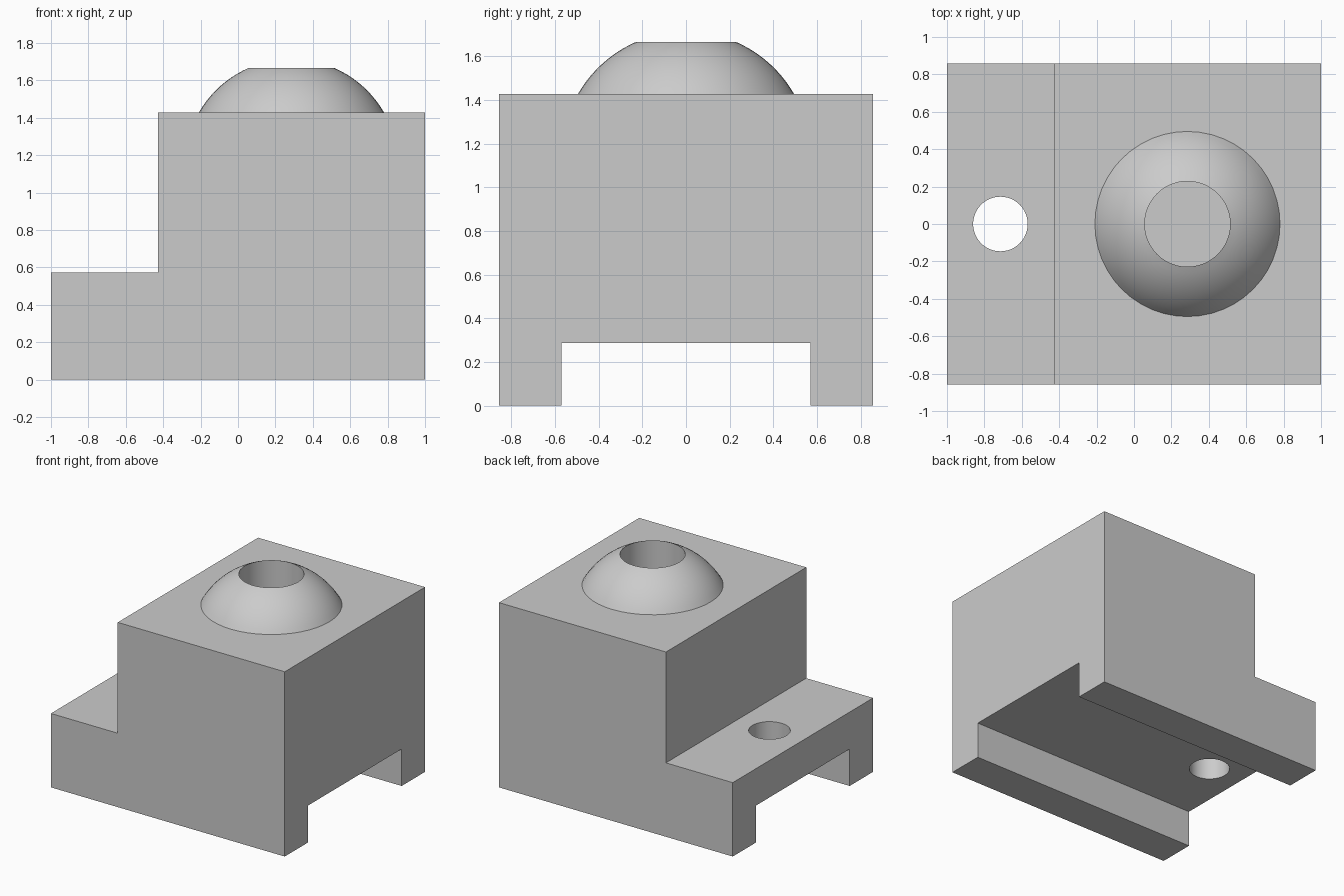
import bpy, bmesh, math
from mathutils import Matrix, Vector

if "Cube" in bpy.data.objects:
    bpy.data.objects.remove(bpy.data.objects["Cube"], do_unlink=True)

U = 1 / 7                      # design unit: the block is 14 x 12 x 10 units
HALF_DEPTH, TOP, STEP = 6 * U, 10 * U, 4 * U
STEP_X = -3 * U
DOME_X, DOME_R, DOME_Z = 2 * U, 4 * U, 8 * U
BORE_R, BORE_FLOOR = 1.6 * U, 6 * U
SEGMENTS = 48

grey = bpy.data.materials.new("plain grey")
grey.use_nodes = True
grey.diffuse_color = (0.6, 0.6, 0.6, 1)
grey.node_tree.nodes["Principled BSDF"].inputs["Base Color"].default_value = (0.6, 0.6, 0.6, 1)


def add_object(name, bm):
    bmesh.ops.recalc_face_normals(bm, faces=bm.faces)
    mesh = bpy.data.meshes.new(name)
    bm.to_mesh(mesh)
    bm.free()
    mesh.materials.append(grey)
    obj = bpy.data.objects.new(name, mesh)
    bpy.context.collection.objects.link(obj)
    return obj


def select_only(obj):
    bpy.ops.object.select_all(action='DESELECT')
    obj.select_set(True)
    bpy.context.view_layer.objects.active = obj


def cylinder(name, x, radius, z0, z1):
    bm = bmesh.new()
    bmesh.ops.create_cone(bm, cap_ends=True, segments=SEGMENTS, radius1=radius, radius2=radius,
                          depth=z1 - z0, matrix=Matrix.Translation((x, 0, (z0 + z1) / 2)))
    return add_object(name, bm)


def box(name, size, centre):
    bm = bmesh.new()
    bmesh.ops.create_cube(bm, size=1, matrix=Matrix.Translation(centre) @ Matrix.Diagonal((*size, 1)))
    return add_object(name, bm)


def cut(target, cutter):
    cutter.hide_render = True
    mod = target.modifiers.new(cutter.name, 'BOOLEAN')
    mod.operation, mod.solver, mod.object = 'DIFFERENCE', 'EXACT', cutter
    select_only(target)
    bpy.ops.object.modifier_apply(modifier=mod.name)
    bpy.data.objects.remove(cutter, do_unlink=True)


# Stepped block: L-shaped profile extruded from front to back
bm = bmesh.new()
outline = [(-1, 0), (1, 0), (1, TOP), (STEP_X, TOP), (STEP_X, STEP), (-1, STEP)]
face = bm.faces.new([bm.verts.new((x, -HALF_DEPTH, z)) for x, z in outline])
sweep = bmesh.ops.extrude_face_region(bm, geom=[face])
bmesh.ops.translate(bm, vec=(0, 2 * HALF_DEPTH, 0),
                    verts=[v for v in sweep["geom"] if isinstance(v, bmesh.types.BMVert)])
block = add_object("stepped_block", bm)

# Underside channel, step hole and blind bore
cut(block, box("channel_cutter", (3, 8 * U, 4 * U), (0, 0, 0)))
cut(block, cylinder("step_hole_cutter", -5 * U, 0.146, 0, 1))
cut(block, cylinder("bore_cutter", DOME_X, BORE_R, BORE_FLOOR, 2))

# Dome: spherical arc and bore wall turned around the bore axis
bm = bmesh.new()
low = math.asin((TOP - DOME_Z) / DOME_R)
high = math.acos(BORE_R / DOME_R)
angles = [low + (high - low) * i / 10 for i in range(11)]
profile = [(DOME_R * math.cos(a), DOME_Z + DOME_R * math.sin(a)) for a in angles]
profile.append((BORE_R, TOP))
verts = [bm.verts.new((DOME_X, r, z)) for r, z in profile]
edges = [bm.edges.new(pair) for pair in zip(verts, verts[1:])]
bmesh.ops.spin(bm, geom=verts + edges, cent=(DOME_X, 0, 0), axis=(0, 0, 1),
               angle=math.tau, steps=SEGMENTS)
bmesh.ops.remove_doubles(bm, verts=bm.verts, dist=1e-5)
# Close the underside ring so the wall has a clear outside
bmesh.ops.bridge_loops(bm, edges=[e for e in bm.edges if e.is_boundary])
dome = add_object("dome", bm)

for obj in (block, dome):
    select_only(obj)
    bpy.ops.object.shade_smooth_by_angle(angle=math.radians(30))
